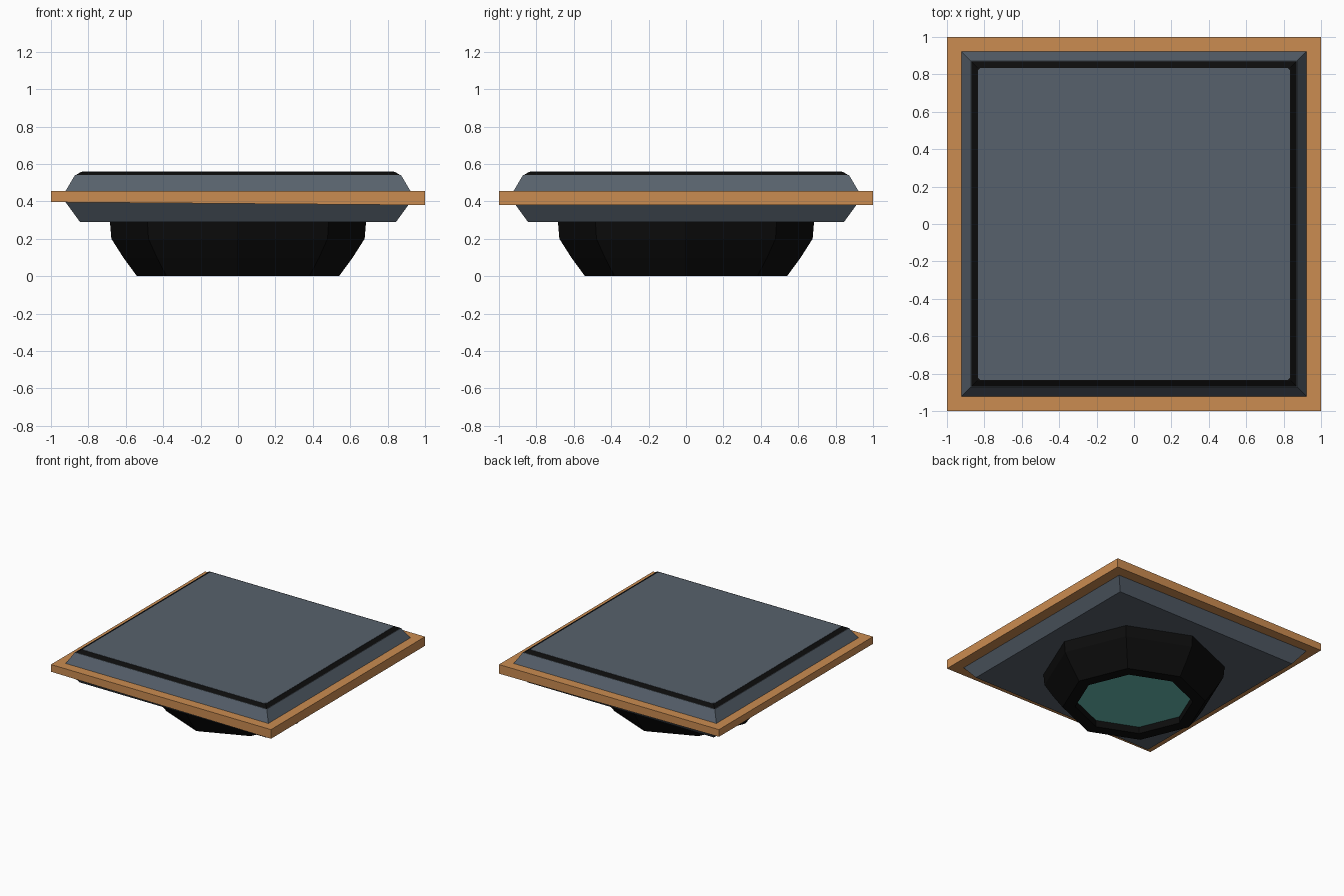
import bpy, bmesh, math

if "Cube" in bpy.data.objects:
    bpy.data.objects.remove(bpy.data.objects["Cube"])


def srgb(r, g, b):
    f = lambda c: (c / 255 / 12.92) if c < 11 else ((c / 255 + 0.055) / 1.055) ** 2.4
    return (f(r), f(g), f(b), 1)


def mat(name, rgb):
    m = bpy.data.materials.new(name)
    m.diffuse_color = srgb(*rgb)
    m.use_nodes = True
    m.node_tree.nodes["Principled BSDF"].inputs["Base Color"].default_value = m.diffuse_color
    return m


ORANGE = mat("copper orange", (203, 140, 81))
SLATE = mat("slate grey", (87, 97, 108))
BLACK = mat("black", (12, 12, 12))
TEAL = mat("teal", (104, 190, 180))


def square(h, z):
    return [(-h, -h, z), (h, -h, z), (h, h, z), (-h, h, z)]


def chamfered(h, c, z):
    a = h - c
    return [(-a, -h, z), (a, -h, z), (h, -a, z), (h, a, z),
            (a, h, z), (-a, h, z), (-h, a, z), (-h, -a, z)]


def octagon(r, z):
    return [(r * math.cos(i * math.pi / 4), r * math.sin(i * math.pi / 4), z) for i in range(8)]


def loft(name, rings, material, cap_start=True, cap_end=True):
    bm = bmesh.new()
    loops = [[bm.verts.new(p) for p in ring] for ring in rings]
    n = len(loops[0])
    for a, b in zip(loops, loops[1:]):
        for i in range(n):
            bm.faces.new((a[i], a[(i + 1) % n], b[(i + 1) % n], b[i]))
    if cap_start:
        bm.faces.new(loops[0][::-1])
    if cap_end:
        bm.faces.new(loops[-1])
    me = bpy.data.meshes.new(name)
    bm.to_mesh(me)
    bm.free()
    me.materials.append(material)
    ob = bpy.data.objects.new(name, me)
    bpy.context.collection.objects.link(ob)
    return ob


# Square rim, its underside tilted very slightly along x
under = [(x, y, 0.388 - 0.008 * x) for x, y, z in square(1, 0)]
loft("rim", [under, square(1, 0.455)], ORANGE)

# Bevelled slabs below and above the rim
loft("lower_slab", [square(0.845, 0.29), square(0.925, 0.40)], SLATE)
loft("upper_slab", [square(0.925, 0.45), square(0.872, 0.54)], SLATE)

# Black bevelled trim and top panel
loft("top_trim", [square(0.872, 0.538), square(0.838, 0.558)], BLACK)
loft("top_panel", [chamfered(0.835, 0.015, 0.556), chamfered(0.835, 0.015, 0.56)], SLATE)

# Eight-sided bowl with a recessed opening (inside to outside)
loft("bowl", [octagon(0.445, 0.07), octagon(0.445, 0), octagon(0.54, 0), octagon(0.61, 0.095),
              octagon(0.677, 0.2), octagon(0.685, 0.295)], BLACK, cap_start=False)

# Teal lens set into the bowl
loft("lens", [octagon(0.445, 0.055), octagon(0.44, 0.065)], TEAL)
